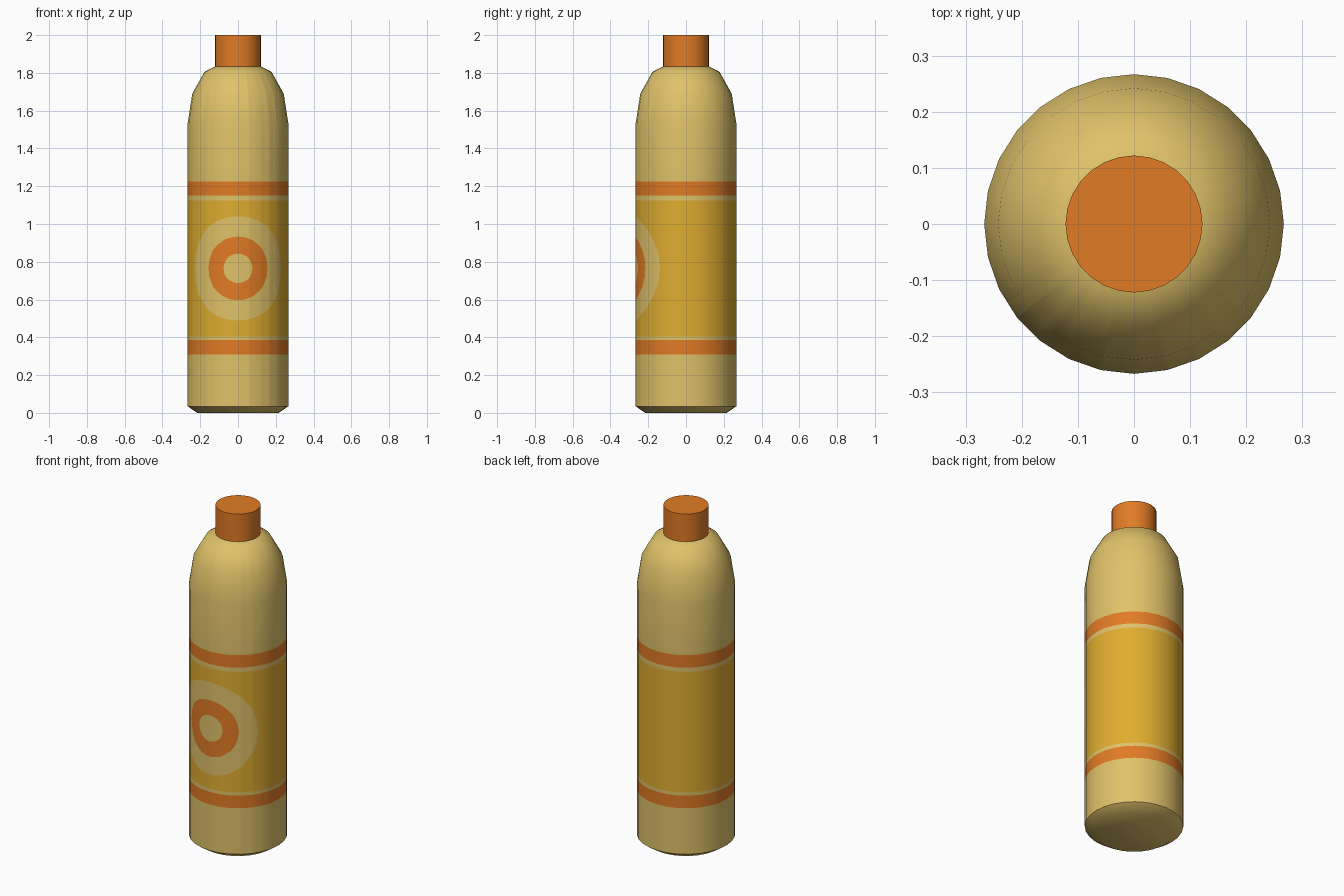
import bpy, bmesh, math

if "Cube" in bpy.data.objects:
    bpy.data.objects.remove(bpy.data.objects["Cube"])

SIDES, R = 28, 0.267
STEP = 2 * math.pi / SIDES
EMBLEM_Z = 0.765
RINGS = [0.275, 0.168, 0.078]          # emblem radii, measured around the wall


def material(name, rgb):
    m = bpy.data.materials.new(name)
    lin = [((c / 255 + 0.055) / 1.055) ** 2.4 for c in rgb]
    m.diffuse_color = (*lin, 1)
    m.use_nodes = True
    m.node_tree.nodes["Principled BSDF"].inputs["Base Color"].default_value = m.diffuse_color
    return m


cream = material("cream", (224, 194, 106))
orange = material("orange", (225, 123, 37))
yellow = material("yellow", (224, 173, 48))
CREAM, ORANGE, YELLOW = 0, 1, 2


def smooth(obj):
    bpy.ops.object.select_all(action='DESELECT')
    obj.select_set(True)
    bpy.context.view_layer.objects.active = obj
    bpy.ops.object.shade_smooth_by_angle(angle=math.radians(40))


def wall_dir(a):
    """Unit direction on the faceted wall; angle 0 is the front (-y)."""
    k = math.floor(a / STEP + 1e-6)
    f = a / STEP - k
    p, q = k * STEP, (k + 1) * STEP
    return (math.sin(p) * (1 - f) + math.sin(q) * f,
            -math.cos(p) * (1 - f) - math.cos(q) * f)


def column(a):
    """(radius, height) points up the bottle, bending around the emblem."""
    s = a * R
    h = [math.sqrt(max(0, r * r - s * s)) if abs(s) < r - 1e-6 else 0 for r in RINGS]
    rows = [(0.215, 0), (R, 0.035), (R, 0.31), (R, 0.385), (R, 0.405)]
    rows += [(R, EMBLEM_Z - v) for v in h] + [(R, EMBLEM_Z + v) for v in reversed(h)]
    rows += [(R, 1.125), (R, 1.15), (R, 1.225), (R, 1.53),
             (0.242, 1.69), (0.178, 1.805), (0.115, 1.837)]
    return rows


# colour of each band between neighbouring rows
BANDS = [CREAM, CREAM, ORANGE, CREAM, YELLOW,
         CREAM, ORANGE, CREAM, ORANGE, CREAM,
         YELLOW, CREAM, ORANGE, CREAM, CREAM, CREAM, CREAM]

# column angles: the facet corners plus samples along the emblem circles
angles = [k * STEP for k in range(-SIDES // 2, SIDES // 2)]
for r in RINGS:
    for t in range(-6, 7):
        a = r / R * math.sin(math.radians(15 * t))
        if min(abs(a - b) for b in angles) > 0.004:
            angles.append(a)
angles.sort()

# bottle body with bands and round emblem
bm = bmesh.new()
cols = []
for a in angles:
    dx, dy = wall_dir(a)
    cols.append([bm.verts.new((r * dx, r * dy, z)) for r, z in column(a)])
for i, c in enumerate(cols):
    d = cols[(i + 1) % len(cols)]
    for j, mat in enumerate(BANDS):
        bm.faces.new((c[j], d[j], d[j + 1], c[j + 1])).material_index = mat
bm.faces.new([c[0] for c in reversed(cols)])
bm.faces.new([c[-1] for c in cols])
bmesh.ops.remove_doubles(bm, verts=bm.verts, dist=1e-5)
me = bpy.data.meshes.new("bottle_body")
bm.to_mesh(me)
bm.free()
for m in (cream, orange, yellow):
    me.materials.append(m)
body = bpy.data.objects.new("bottle_body", me)
bpy.context.collection.objects.link(body)
smooth(body)

# cap
bpy.ops.mesh.primitive_cylinder_add(vertices=SIDES, radius=0.122, depth=0.165,
                                    location=(0, 0, 1.9175))
cap = bpy.context.object
cap.name = "cap"
cap.data.materials.append(orange)
smooth(cap)
